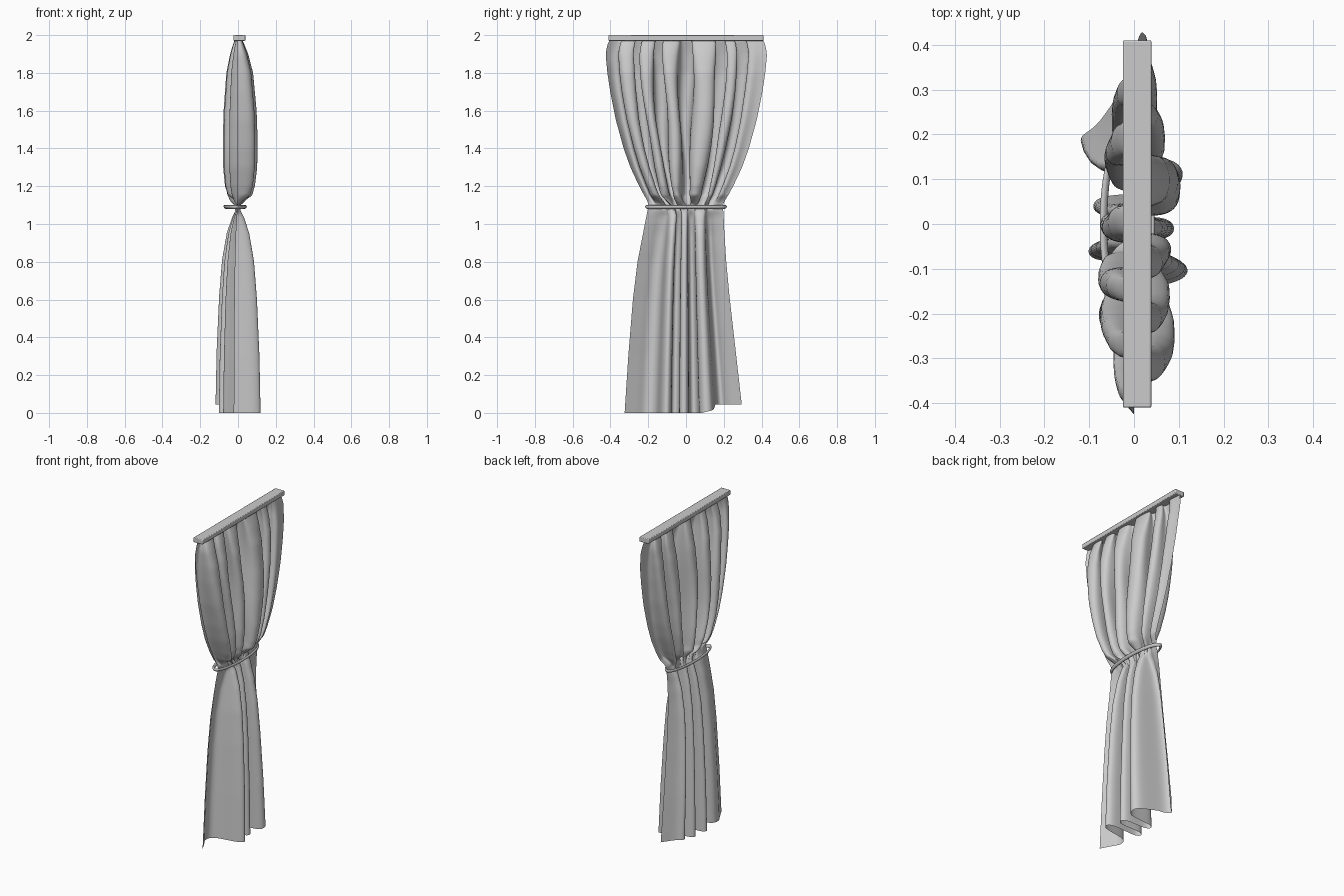
import bpy, bmesh, math
from mathutils import Vector

if "Cube" in bpy.data.objects:
    bpy.data.objects.remove(bpy.data.objects["Cube"])


def mesh_object(name, verts, faces):
    me = bpy.data.meshes.new(name)
    me.from_pydata(verts, [], faces)
    bm = bmesh.new()
    bm.from_mesh(me)
    bmesh.ops.recalc_face_normals(bm, faces=bm.faces)
    bm.to_mesh(me)
    bm.free()
    me.shade_smooth()
    ob = bpy.data.objects.new(name, me)
    bpy.context.collection.objects.link(ob)
    return ob


def catmull(p0, p1, p2, p3, t):
    return 0.5 * (2 * p1 + (p2 - p0) * t + (2 * p0 - 5 * p1 + 4 * p2 - p3) * t * t
                  + (3 * p1 - p0 - 3 * p2 + p3) * t ** 3)


def keyed(keys, z):
    """Smooth value at height z from (z, value) keys, rising in z."""
    for i in range(len(keys) - 1):
        if z <= keys[i + 1][0]:
            (z0, a), (z1, b) = keys[i], keys[i + 1]
            t = max(0, (z - z0) / (z1 - z0))
            return a + (b - a) * t
    return keys[-1][1]


def fold_profile(start, folds, end, count):
    """Folds are (depth x, centre y, half width); returns evenly spaced points."""
    pts = [Vector(start)]
    for x, y, h in folds:
        pts += [Vector((x * 0.72, y - h)), Vector((x * 1.06, y)), Vector((x * 0.72, y + h))]
    pts.append(Vector(end))
    pts = [2 * pts[0] - pts[1]] + pts + [2 * pts[-1] - pts[-2]]
    dense = [catmull(*pts[i:i + 4], k / 16) for i in range(len(pts) - 3) for k in range(16)]
    dense.append(pts[-2])
    length = [0]
    for a, b in zip(dense, dense[1:]):
        length.append(length[-1] + (b - a).length)
    out, j = [], 0
    for i in range(count):
        s = length[-1] * i / (count - 1)
        while j < len(dense) - 2 and length[j + 1] < s:
            j += 1
        t = (s - length[j]) / max(1e-9, length[j + 1] - length[j])
        out.append(dense[j].lerp(dense[j + 1], min(1, t)))
    for _ in range(8):      # relax the folds into soft curves
        out = [out[0]] + [(a + 2 * b + c) / 4 for a, b, c in zip(out, out[1:], out[2:])] + [out[-1]]
    return out


# cross-sections of the cloth above and below the tie
N = 260
upper = fold_profile((0.0, -0.375), [
    (-0.05, -0.335, 0.02), (0.09, -0.28, 0.035), (-0.075, -0.235, 0.03), (0.08, -0.185, 0.03),
    (-0.08, -0.13, 0.03), (0.082, -0.07, 0.035), (-0.075, 0.0, 0.03), (0.1, 0.09, 0.055),
    (-0.065, 0.165, 0.035), (0.07, 0.215, 0.028), (-0.05, 0.265, 0.03),
    (0.055, 0.315, 0.025)], (0.035, 0.378), N)
lower = fold_profile((-0.02, -0.325), [
    (-0.075, -0.21, 0.05), (0.117, -0.105, 0.027), (-0.1, -0.06, 0.022), (0.088, -0.01, 0.024),
    (-0.09, 0.04, 0.022), (0.105, 0.11, 0.035), (-0.117, 0.19, 0.03)], (-0.03, 0.295), N)

# how deep and wide the cloth is at each height
depth = [(0, 1.0), (0.3, 0.95), (0.6, 0.84), (0.8, 0.71), (0.95, 0.5), (1.03, 0.28),
         (1.07, 0.13), (1.1, 0.13), (1.12, 0.4), (1.15, 0.68), (1.2, 0.86), (1.3, 0.98),
         (1.45, 1.0), (1.6, 0.95), (1.8, 0.77), (1.9, 0.52), (1.95, 0.33), (1.98, 0.2)]
width_up = [(1.0, 0.5), (1.09, 0.5), (1.13, 0.56), (1.2, 0.66), (1.3, 0.785), (1.4, 0.88),
            (1.55, 0.99), (1.7, 1.07), (1.8, 1.11), (1.9, 1.135), (1.95, 1.11), (1.98, 1.07)]
width_left = [(0, 1.0), (0.3, 0.94), (0.6, 0.865), (0.8, 0.79), (0.95, 0.7), (1.05, 0.64), (1.2, 0.62)]
width_right = [(0, 1.0), (0.3, 0.89), (0.6, 0.78), (0.8, 0.72), (1.0, 0.68), (1.2, 0.66)]

# curtain
heights = [1.0 * i / 40 for i in range(40)] + [1.0 + 0.2 * i / 30 for i in range(30)] \
    + [1.2 + 0.775 * i / 36 for i in range(37)]
verts = []
for z in heights:
    t = min(1, max(0, (z - 1.04) / 0.12))
    t = t * t * (3 - 2 * t)
    d, wu = keyed(depth, z), keyed(width_up, z)
    wl, wr = keyed(width_left, z), keyed(width_right, z)
    crinkle = math.exp(-((z - 1.12) / 0.05) ** 2)
    for i in range(N):
        a, b = upper[i], lower[i]
        x = d * (b.x + (a.x - b.x) * t)
        low_y = b.y * (wl if b.y < 0 else wr)
        y = low_y + (a.y * wu - low_y) * t
        inner = math.sin(math.pi * i / (N - 1))
        x += 0.007 * crinkle * inner * math.sin(i * 0.36 + 30 * z)
        y += 0.006 * crinkle * inner * math.sin(i * 0.21 + 45 * z)
        y += 0.008 * inner * t * math.sin(9 * z + i * 0.11)     # folds wander a little
        lift = 0.045 * min(1, max(0, (i / N - 0.74) / 0.12))    # raised hem at one side
        verts.append((x, y, z + lift * max(0, 1 - z)))
faces = [(r * N + i, r * N + i + 1, (r + 1) * N + i + 1, (r + 1) * N + i)
         for r in range(len(heights) - 1) for i in range(N - 1)]
mesh_object("curtain", verts, faces)

# tie band: rounded flat section swept round an ellipse
M, S = 72, 12
verts = []
for i in range(M):
    a = 2 * math.pi * i / M
    for k in range(S):
        c = 2 * math.pi * k / S
        r, h = 0.008 * math.cos(c), 0.010 * math.sin(c)
        r += 0.3 * h
        verts.append((-0.015 + (0.053 + r) * math.cos(a), (0.208 + r) * math.sin(a), 1.09 + h))
faces = [(i * S + k, i * S + (k + 1) % S, (i + 1) % M * S + (k + 1) % S, (i + 1) % M * S + k)
         for i in range(M) for k in range(S)]
mesh_object("tie_band", verts, faces)

# top rail with softened edges
bpy.ops.mesh.primitive_cube_add(size=1, location=(0.007, 0, 1.985))
rail = bpy.context.object
rail.name = "rail"
rail.scale = (0.064, 0.82, 0.03)
bpy.ops.object.transform_apply(location=False, rotation=False, scale=True)
bevel = rail.modifiers.new("edge", 'BEVEL')
bevel.width, bevel.segments = 0.004, 2
bpy.ops.object.shade_smooth_by_angle()
